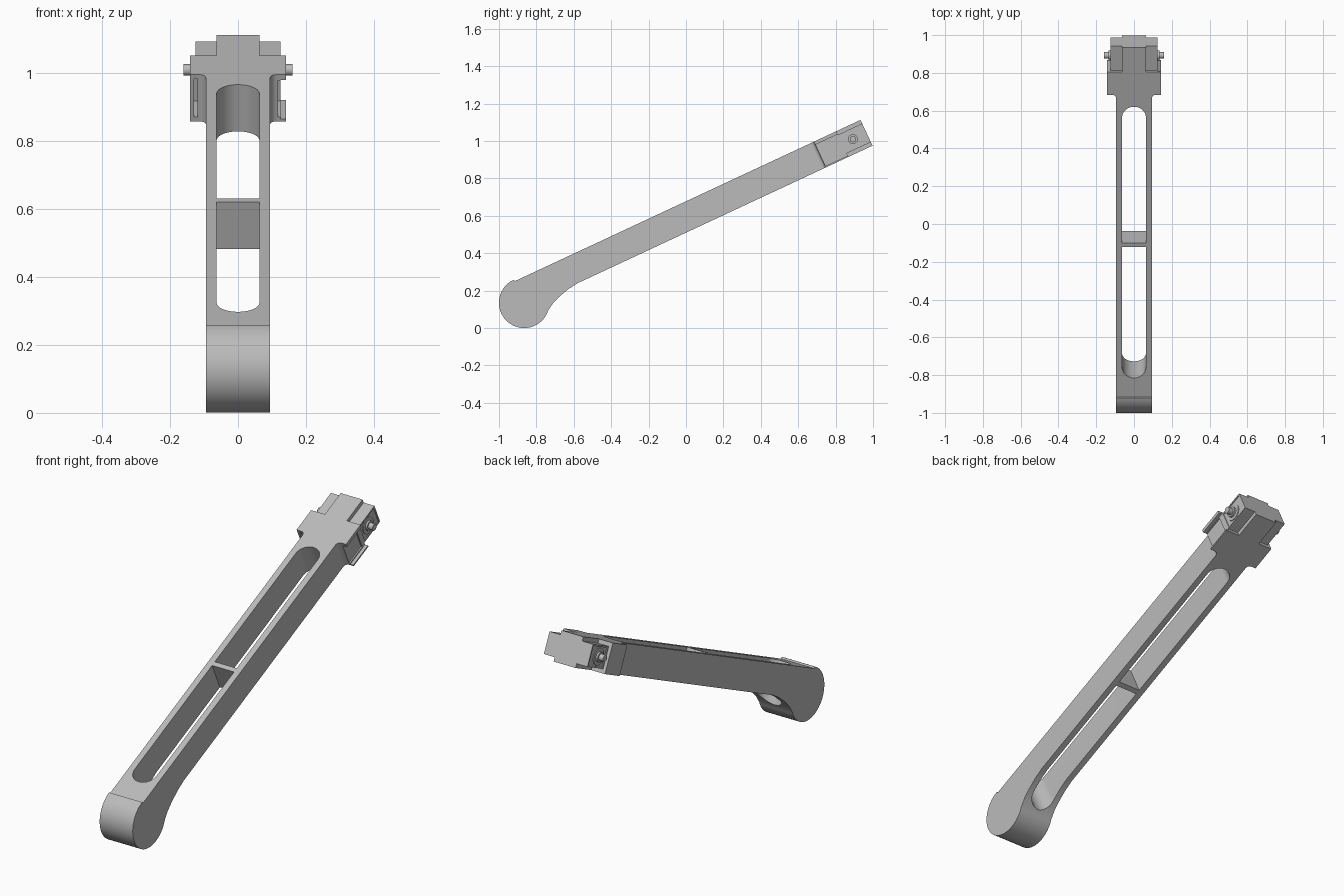
import bpy, bmesh, math
from mathutils import Matrix, Vector

if "Cube" in bpy.data.objects:
    bpy.data.objects.remove(bpy.data.objects["Cube"])

grey = bpy.data.materials.new("mid_grey")
grey.use_nodes = True
grey.diffuse_color = (0.5, 0.5, 0.5, 1)
grey.node_tree.nodes["Principled BSDF"].inputs["Base Color"].default_value = (0.5, 0.5, 0.5, 1)

# Parts are drawn flat (y along the arm, z through it), then tilted into place
TILT = Matrix.Translation((0, 0, 0.594)) @ Matrix.Rotation(math.radians(25), 4, 'X')
HALF = 0.076      # half thickness of the arm
WIDTH = 0.095     # half width of the arm
SLOT = 0.063      # half width of the slots


def finish(name, bm):
    bmesh.ops.recalc_face_normals(bm, faces=bm.faces[:])
    bm.transform(TILT)
    mesh = bpy.data.meshes.new(name)
    bm.to_mesh(mesh)
    bm.free()
    mesh.materials.append(grey)
    obj = bpy.data.objects.new(name, mesh)
    bpy.context.collection.objects.link(obj)
    return obj


def prism(name, outline, direction):
    """Extrude a closed outline of 3D points along a direction."""
    bm = bmesh.new()
    face = bm.faces.new([bm.verts.new(p) for p in outline])
    new = bmesh.ops.extrude_face_region(bm, geom=[face])["geom"]
    bmesh.ops.translate(bm, vec=Vector(direction),
                        verts=[v for v in new if isinstance(v, bmesh.types.BMVert)])
    return finish(name, bm)


def plan(name, pts, z0, z1):
    return prism(name, [(x, y, z0) for x, y in pts], (0, 0, z1 - z0))


def box(name, x0, x1, y0, y1, z0, z1):
    return plan(name, [(x0, y0), (x1, y0), (x1, y1), (x0, y1)], z0, z1)


def arc(cx, cy, r, start, end, n):
    steps = [math.radians(start + (end - start) * i / n) for i in range(n + 1)]
    return [(cx + r * math.cos(a), cy + r * math.sin(a)) for a in steps]


def activate(obj):
    bpy.ops.object.select_all(action='DESELECT')
    obj.select_set(True)
    bpy.context.view_layer.objects.active = obj


def cut(obj, cutter):
    activate(obj)
    mod = obj.modifiers.new("cut", 'BOOLEAN')
    mod.operation, mod.solver, mod.object = 'DIFFERENCE', 'EXACT', cutter
    bpy.ops.object.modifier_apply(modifier=mod.name)
    bpy.data.objects.remove(cutter)


def smooth(obj):
    activate(obj)
    bpy.ops.object.shade_smooth_by_angle(angle=math.radians(30))


# Arm with its round foot and curved neck
side = [(0.77, HALF), (-0.975, HALF)] + arc(-0.978, -0.05, 0.135, 90, 317, 40)
side += [(-0.84, -0.118), (-0.797, -0.101), (-0.735, -0.084), (-0.675, -HALF), (0.77, -HALF)]
arm = prism("arm", [(-WIDTH, y, z) for y, z in side], (2 * WIDTH, 0, 0))

# Two long slots with round outer ends, leaving a cross rib between them
lower = arc(0, -0.864 + SLOT, SLOT, 180, 360, 20) + [(SLOT, -0.1), (-SLOT, -0.1)]
upper = arc(0, 0.72 - SLOT, SLOT, 0, 180, 20) + [(-SLOT, -0.075), (SLOT, -0.075)]
for pts in (lower, upper):
    cut(arm, plan("slot_cutter", pts, -0.3, 0.3))
smooth(arm)

# Head: filleted shoulder narrowing to a tongue
half = [(WIDTH, 0.77)] + arc(WIDTH + 0.02, 0.77, 0.02, 180, 90, 6)[1:]
half += [(0.142, 0.79), (0.142, 0.922), (SLOT, 0.922), (SLOT, 1.065)]
head = plan("head", half + [(-x, y) for x, y in reversed(half)], -HALF, HALF)
cut(head, box("left_notch_cutter", 0.125, 0.2, 0.7, 1.0, -0.068, 0.058))
cut(head, box("left_groove_cutter", 0.118, 0.13, 0.7, 0.9, -0.062, 0.056))
cut(head, box("right_groove_cutter", -0.13, -0.12, 0.7, 0.9, -0.062, 0.062))
smooth(head)

# Cheek blocks with recessed panels, bosses and pins on both sides
for label, s in (("left", 1), ("right", -1)):
    cheek = box(label + "_cheek", s * 0.06, s * 0.125, 0.915, 1.065, -0.055, 0.055)
    cut(cheek, box("panel_cutter", s * 0.121, s * 0.2, 0.93, 1.057, -0.047, 0.047))
    for part, radius, end in (("boss", 0.043, 0.125), ("collar", 0.026, 0.135), ("pin", 0.017, 0.16)):
        ring = arc(0.985, 0, radius, 0, 352.5, 47)
        smooth(prism(label + "_" + part, [(s * 0.11, y, z) for y, z in ring],
                     (s * (end - 0.11), 0, 0)))
